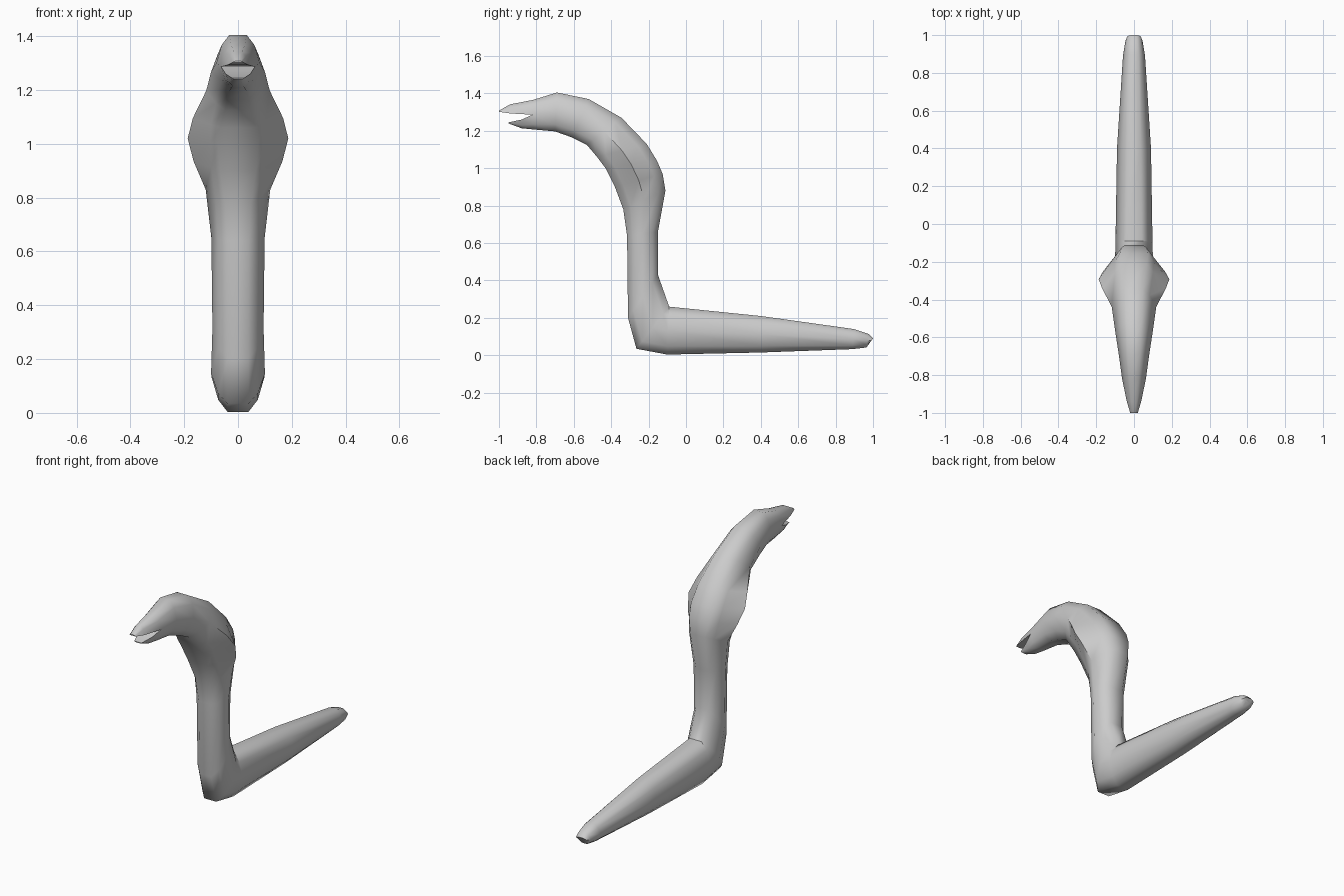
import bpy, bmesh, math
from mathutils import Vector

cube = bpy.data.objects.get("Cube")
if cube:
    bpy.data.objects.remove(cube)

skin = bpy.data.materials.new("grey skin")
skin.use_nodes = True
grey = (0.6, 0.6, 0.6, 1)
skin.diffuse_color = grey
skin.node_tree.nodes["Principled BSDF"].inputs["Base Color"].default_value = grey

# Body sections from tail to mouth corner: back y, z, belly y, z, half width, shoulder
BODY = [
    (1.0, .09, .985, .07, .036, .75),
    (.975, .115, .965, .042, .045, .75),
    (.9, .14, .89, .033, .058, .75),
    (.4, .21, .4, .015, .09, .75),
    (-.09, .26, -.1, .004, .098, .75),
    (-.09, .26, -.265, .035, .1, .75),
    (-.15, .43, -.31, .2, .095, .75),
    (-.15, .66, -.315, .64, .099, .75),
    (-.11, .88, -.335, .78, .12, .7),
    (-.125, .97, -.38, .9, .165, .6),
    (-.155, 1.04, -.43, 1.0, .187, .55),
    (-.21, 1.13, -.475, 1.06, .168, .6),
    (-.345, 1.27, -.53, 1.125, .118, .7),
    (-.52, 1.37, -.61, 1.165, .1, .75),
    (-.69, 1.405, -.7, 1.197, .08, .75),
    (-.82, 1.365, -.82, 1.208, .063, .75),
]
# Jaw sections: y, outer z, mouth z, half width
UPPER = [(-.94, 1.342, 1.293, .038), (-1.0, 1.308, 1.302, .02)]
LOWER = [(-.88, 1.214, 1.26, .046), (-.95, 1.24, 1.245, .024)]

bm = bmesh.new()


def half_arc(shoulder):
    """Side to side over the back, as (width, depth) fractions."""
    half = [(1, 0), (shoulder, .65), (.4, 1)]
    return half + [(-u, t) for u, t in reversed(half)]


def bridge(a, b, closed=True):
    n = len(a)
    for i in range(n if closed else n - 1):
        j = (i + 1) % n
        bm.faces.new((a[i], a[j], b[j], b[i]))


def body_ring(by, bz, fy, fz, width, shoulder):
    back, belly = Vector((0, by, bz)), Vector((0, fy, fz))
    mid, arm = (back + belly) / 2, (back - belly) / 2
    arc = half_arc(shoulder)
    points = arc + [(u, -t) for u, t in reversed(arc[1:-1])]
    return [bm.verts.new(mid + arm * t + Vector((u * width, 0, 0)))
            for u, t in points]


# Tail, upright neck, hood and head
rings = [body_ring(*row) for row in BODY]
for a, b in zip(rings, rings[1:]):
    bridge(a, b)
bm.faces.new(rings[0])


# Open jaws growing from the two halves of the last section
def jaw(start, rows, flip):
    previous = start
    for y, outer, mouth, width in rows:
        arc = half_arc(.75)
        if flip:
            arc = [(-u, t) for u, t in arc]
        ring = [bm.verts.new((u * width, y, mouth + (outer - mouth) * t))
                for u, t in arc]
        bridge(previous, ring)
        previous = ring
    bm.faces.new(previous)


last = rings[-1]
jaw(last[:6], UPPER, False)
jaw(last[5:] + last[:1], LOWER, True)

# Join the sections that meet at the inner bend
bmesh.ops.remove_doubles(bm, verts=bm.verts, dist=.0005)
bmesh.ops.recalc_face_normals(bm, faces=bm.faces)
mesh = bpy.data.meshes.new("snake_body")
bm.to_mesh(mesh)
bm.free()
mesh.materials.append(skin)
snake = bpy.data.objects.new("snake_body", mesh)
bpy.context.collection.objects.link(snake)

bpy.context.view_layer.objects.active = snake
snake.select_set(True)
bpy.ops.object.shade_smooth_by_angle(angle=math.radians(60))
